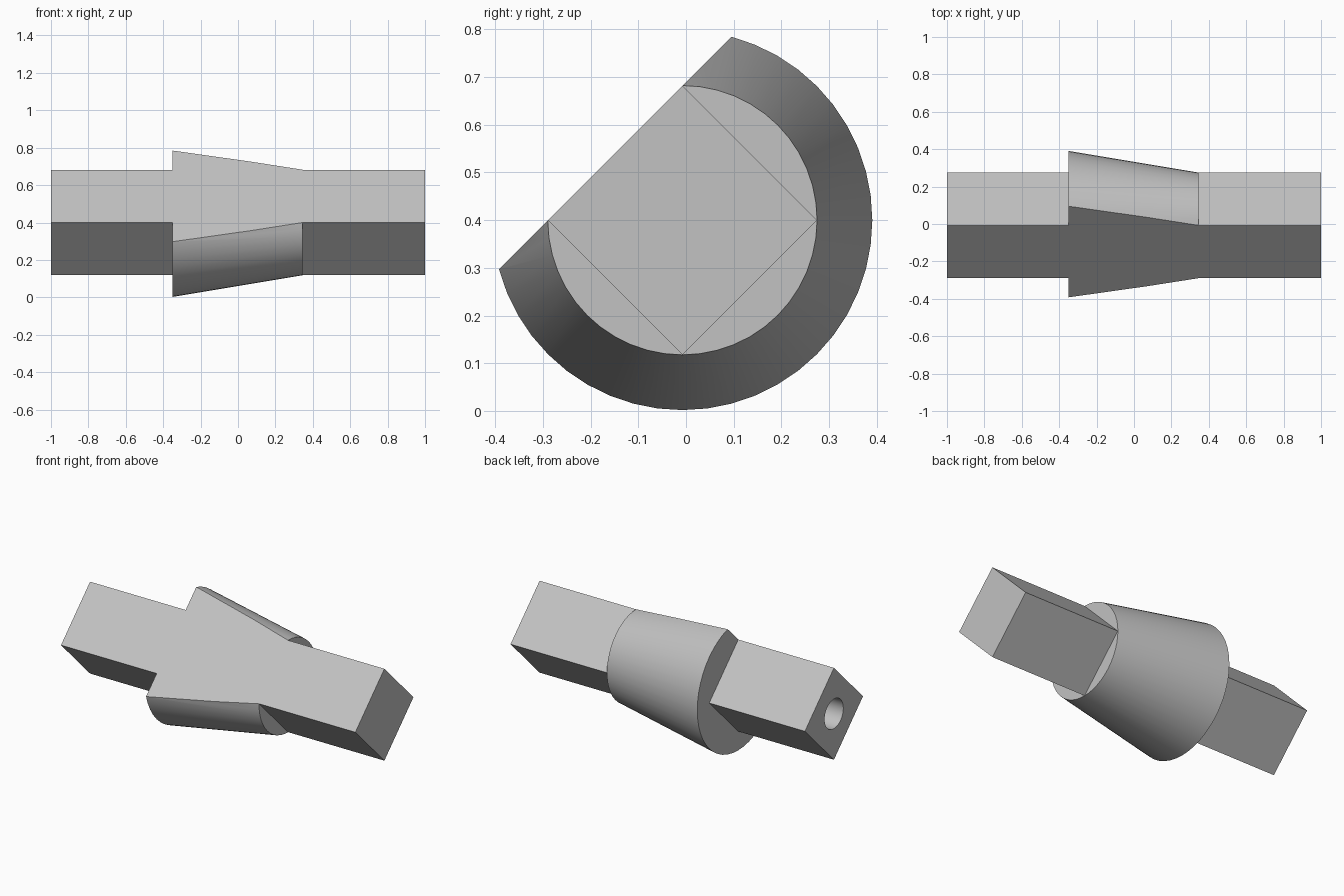
import bpy
from math import pi, sqrt
from mathutils import Matrix, Vector

if "Cube" in bpy.data.objects:
    bpy.data.objects.remove(bpy.data.objects["Cube"], do_unlink=True)

AXIS = Vector((0, -0.0075, 0.4))      # centre line of the shaft
HALF = 0.282 / sqrt(2)                # half the side of the square bar
TILT = Matrix.Rotation(pi / 4, 4, 'X')

steel = bpy.data.materials.new("grey_steel")
steel.use_nodes = True
steel.diffuse_color = (0.54, 0.54, 0.54, 1)
steel.node_tree.nodes["Principled BSDF"].inputs["Base Color"].default_value = (0.54, 0.54, 0.54, 1)


def tilted_box(name, size, offset):
    """Box turned 45 degrees about the shaft; offset is in the turned frame."""
    bpy.ops.mesh.primitive_cube_add(size=1)
    box = bpy.context.object
    box.name = name
    box.data.transform(Matrix.Translation(AXIS) @ TILT @ Matrix.Translation(offset)
                       @ Matrix.Diagonal((*size, 1)))
    return box


def cone_along_x(name, x0, x1, r0, r1, sides):
    bpy.ops.mesh.primitive_cone_add(vertices=sides, radius1=r0, radius2=r1, depth=x1 - x0)
    cone = bpy.context.object
    cone.name = name
    place = Matrix.Translation(AXIS + Vector(((x0 + x1) / 2, 0, 0)))
    cone.data.transform(place @ Matrix.Rotation(pi / 2, 4, 'Y'))
    return cone


def combine(body, tool, operation):
    mod = body.modifiers.new(operation.lower(), 'BOOLEAN')
    mod.operation, mod.solver, mod.object = operation, 'EXACT', tool
    bpy.context.view_layer.objects.active = body
    bpy.ops.object.modifier_apply(modifier=mod.name)
    bpy.data.objects.remove(tool, do_unlink=True)


# Square bar, left slightly proud on the side that is planed flat
shaft = tilted_box("shaft", (2, 2 * HALF, 2 * HALF + 0.1), (0, 0, 0.05))

# Tapered collar
collar = cone_along_x("collar", -0.35, 0.345, 0.398, 0.2822, 48)
combine(shaft, collar, 'UNION')

# Flat planed across bar and collar
planer = tilted_box("planer", (3, 2, 1), (0, 0, HALF + 0.5))
combine(shaft, planer, 'DIFFERENCE')

# Blind hole in the end beside the wide side of the collar
drill = cone_along_x("drill", -1.2, -0.6, 0.091, 0.091, 32)
combine(shaft, drill, 'DIFFERENCE')

shaft.data.materials.clear()
shaft.data.materials.append(steel)
for face in shaft.data.polygons:
    face.material_index = 0
bpy.ops.object.select_all(action='DESELECT')
shaft.select_set(True)
bpy.context.view_layer.objects.active = shaft
bpy.ops.object.shade_smooth_by_angle(angle=pi / 6)
